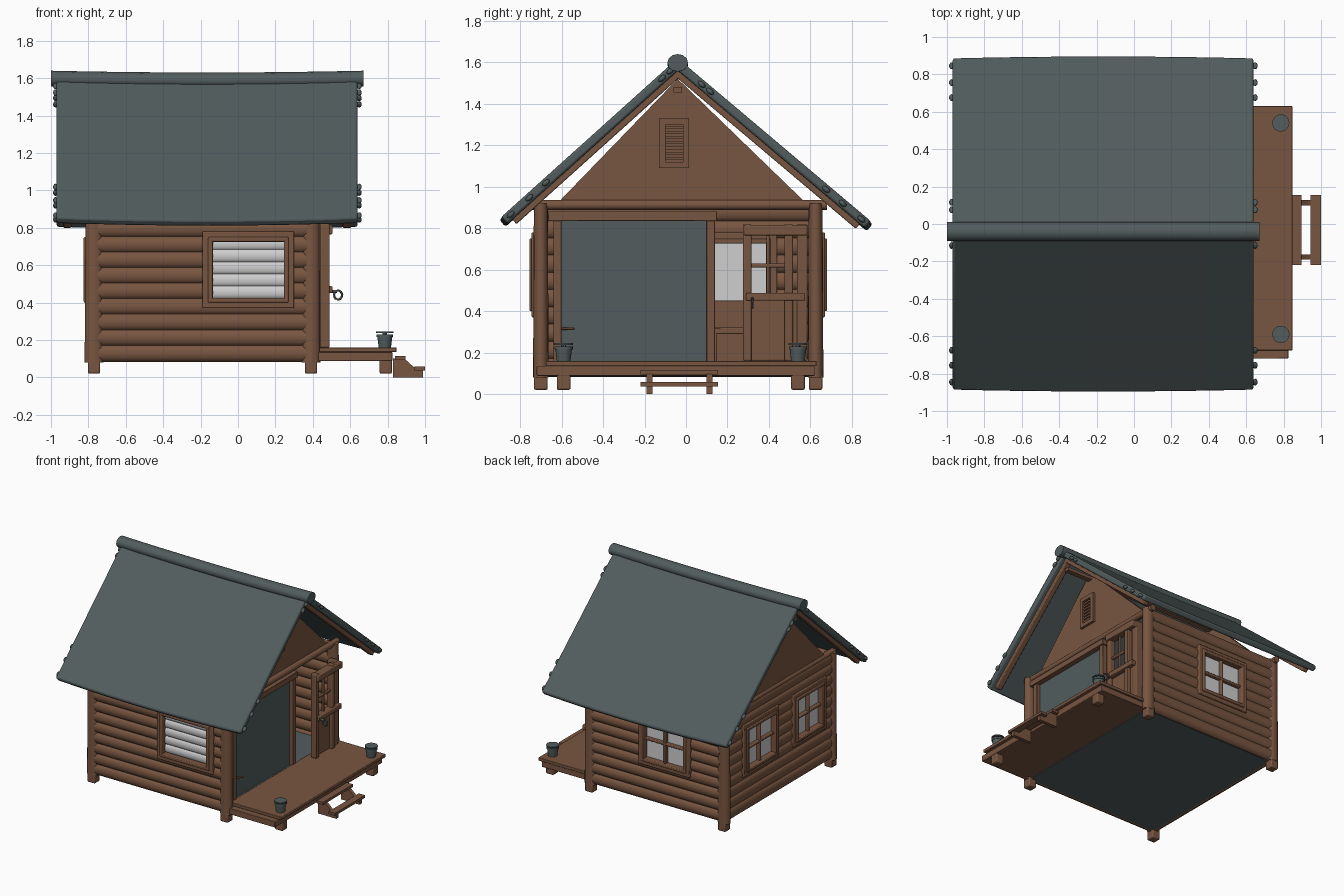
import bpy, bmesh, math
from mathutils import Vector, Matrix

if "Cube" in bpy.data.objects:
    bpy.data.objects.remove(bpy.data.objects["Cube"])


def material(name, rgb):
    m = bpy.data.materials.new(name)
    m.diffuse_color = (*rgb, 1)
    m.use_nodes = True
    m.node_tree.nodes["Principled BSDF"].inputs["Base Color"].default_value = m.diffuse_color
    return m


WOOD = material("brown wood", (0.19, 0.092, 0.052))
SLATE = material("dark slate", (0.085, 0.108, 0.11))
WHITE = material("pale grey", (0.62, 0.62, 0.62))


class Part:
    """Collects primitives into one named object."""

    def __init__(self):
        self.bm = bmesh.new()

    def box(self, x0, x1, y0, y1, z0, z1):
        m = (Matrix.Translation(((x0 + x1) / 2, (y0 + y1) / 2, (z0 + z1) / 2))
             @ Matrix.Diagonal((abs(x1 - x0), abs(y1 - y0), abs(z1 - z0), 1)))
        bmesh.ops.create_cube(self.bm, size=1, matrix=m)

    def rod(self, a, b, r, r2=None, sides=12, squash=(1, 1, 1)):
        a, b = Vector(a), Vector(b)
        rot = (b - a).to_track_quat('Z', 'Y').to_matrix().to_4x4()
        m = Matrix.Translation((a + b) / 2) @ Matrix.Diagonal((*squash, 1)) @ rot
        bmesh.ops.create_cone(self.bm, cap_ends=True, segments=sides, radius1=r,
                              radius2=r if r2 is None else r2, depth=(b - a).length, matrix=m)

    def loft(self, rings):
        vs = [[self.bm.verts.new(p) for p in ring] for ring in rings]
        n = len(vs[0])
        for a, b in zip(vs, vs[1:]):
            for i in range(n):
                self.bm.faces.new((a[i], a[(i + 1) % n], b[(i + 1) % n], b[i]))
        self.bm.faces.new(vs[0])
        self.bm.faces.new(vs[-1][::-1])

    def done(self, name, mat, bevel=0):
        bmesh.ops.recalc_face_normals(self.bm, faces=self.bm.faces)
        me = bpy.data.meshes.new(name)
        self.bm.to_mesh(me)
        self.bm.free()
        me.materials.append(mat)
        ob = bpy.data.objects.new(name, me)
        bpy.context.collection.objects.link(ob)
        if bevel:
            mod = ob.modifiers.new("bevel", 'BEVEL')
            mod.width, mod.segments = bevel, 2
        bpy.ops.object.select_all(action='DESELECT')
        ob.select_set(True)
        bpy.context.view_layer.objects.active = ob
        bpy.ops.object.shade_smooth_by_angle(angle=math.radians(40))


# wall coordinates: u along the wall, n outwards, z up
SIDES = {"front": lambda u, n, z: (u, -0.70 - n, z),
         "rear": lambda u, n, z: (u, 0.625 + n, z),
         "end": lambda u, n, z: (-0.77 - n, u, z)}


def log_wall(side, u0, u1, openings):
    P, part = SIDES[side], Part()
    squash = (0.7, 1, 1) if side == "end" else (1, 0.7, 1)
    for i in range(10):
        z = 0.13 + 0.083 * i
        cuts = openings if 0.39 < z < 0.77 else []
        ends = [u0] + [u for c in cuts for u in c] + [u1]
        for a, b in zip(ends[::2], ends[1::2]):
            part.rod(P(a, 0, z), P(b, 0, z), 0.047, squash=squash)
    part.done(side + "_log_wall", WOOD)


def window(side, u0, u1, name, blinds=False):
    P = SIDES[side]

    def plank(part, a, b, n0, n1, z0, z1):
        p, q = P(a, n0, z0), P(b, n1, z1)
        lo, hi = [min(t) for t in zip(p, q)], [max(t) for t in zip(p, q)]
        part.box(lo[0], hi[0], lo[1], hi[1], lo[2], hi[2])

    f = Part()
    for w, n, e in ((0.035, 0.045, 0), (0.025, 0.055, 0.03)):   # outer and inner surround
        a, b, c, d = u0 + e, u1 - e, 0.37 + e, 0.78 - e
        plank(f, a, b, -0.035, n, c, c + w)
        plank(f, a, b, -0.035, n, d - w, d)
        plank(f, a, a + w, -0.035, n, c, d)
        plank(f, b - w, b, -0.035, n, c, d)
    if not blinds:
        m = (u0 + u1) / 2
        plank(f, m - 0.01, m + 0.01, 0, 0.035, 0.40, 0.75)
        plank(f, u0 + 0.03, u1 - 0.03, 0, 0.035, 0.565, 0.585)
    f.done(name + "_frame", WOOD, 0.006)
    g = Part()
    if blinds:
        for i in range(5):
            z = 0.455 + 0.065 * i
            g.rod(P(u0 + 0.04, 0, z), P(u1 - 0.04, 0, z), 0.036, squash=(1, 0.5, 1))
    else:
        plank(g, u0 + 0.04, u1 - 0.04, 0, 0.008, 0.41, 0.74)
    g.done(name + "_pane", WHITE)


log_wall("front", -0.75, 0.38, [(-0.16, 0.27)])
log_wall("rear", -0.75, 0.38, [(-0.47, -0.08)])
log_wall("end", -0.68, 0.60, [(-0.56, -0.21), (0.03, 0.41)])
window("front", -0.19, 0.30, "front_window", True)
window("rear", -0.50, -0.05, "rear_window")
window("end", -0.59, -0.18, "end_window_a")
window("end", 0.00, 0.44, "end_window_b")

# corner posts, feet and tie beams
posts, feet, beams = Part(), Part(), Part()
for x in (-0.77, 0.39):
    for y in (-0.70, 0.625):
        posts.rod((x, y, 0.08), (x, y, 0.92), 0.05, 0.045, 16, (1, 0.75, 1))
        feet.box(x - 0.033, x + 0.033, y - 0.033, y + 0.033, 0.02, 0.10)
    beams.rod((x, -0.74, 0.912), (x, 0.68, 0.912), 0.024)
for y in (-0.59, 0.54):
    feet.box(0.757, 0.823, y - 0.033, y + 0.033, 0.02, 0.10)
posts.done("corner_posts", WOOD)
feet.done("feet", WOOD, 0.008)
beams.done("tie_beams", WOOD)

# floor and deck
p = Part()
p.box(-0.76, 0.40, -0.69, 0.615, 0.085, 0.15)
p.done("floor", SLATE)
p = Part()
p.box(0.40, 0.848, -0.675, 0.63, 0.135, 0.16)
p.box(0.40, 0.825, -0.72, 0.62, 0.088, 0.135)
p.done("deck", WOOD, 0.004)

# steps
p = Part()
p.box(0.84, 0.895, -0.22, 0.155, 0.095, 0.115)
p.box(0.945, 1.0, -0.22, 0.155, 0.037, 0.057)
side = [(0.83, 0.0), (0.99, 0.0), (0.99, 0.04), (0.94, 0.055), (0.89, 0.10), (0.83, 0.10)]
for y in (-0.19, 0.10):
    p.loft([[(x, yy, z) for x, z in side] for yy in (y, y + 0.028)])
p.done("steps", WOOD)

# flower pots
p = Part()
for y in (-0.59, 0.54):
    p.rod((0.785, y, 0.16), (0.785, y, 0.225), 0.033, 0.041, 20)
    p.rod((0.785, y, 0.215), (0.785, y, 0.23), 0.044, sides=20)
    p.rod((0.785, y, 0.237), (0.785, y, 0.245), 0.046, sides=20)
    p.rod((0.785, y, 0.22), (0.785, y, 0.24), 0.012, sides=8)
p.done("pots", SLATE)

# porch wall: slate panel with timber surround
p = Part()
p.box(0.365, 0.38, -0.605, 0.105, 0.15, 0.84)
p.done("porch_panel", SLATE)
p = Part()
p.box(0.35, 0.41, -0.64, -0.60, 0.15, 0.84)
p.box(0.35, 0.41, 0.10, 0.14, 0.15, 0.84)
p.box(0.35, 0.42, -0.665, 0.15, 0.835, 0.88)
p.rod((0.38, -0.60, 0.315), (0.43, -0.54, 0.315), 0.007)
p.done("porch_panel_frame", WOOD, 0.006)

# door with open upper light
p = Part()
p.box(0.44, 0.49, 0.275, 0.315, 0.16, 0.82)
p.box(0.44, 0.49, 0.475, 0.515, 0.16, 0.82)
p.box(0.40, 0.47, 0.535, 0.585, 0.16, 0.82)
p.box(0.44, 0.505, 0.28, 0.585, 0.765, 0.815)
p.box(0.44, 0.505, 0.29, 0.575, 0.45, 0.488)
p.box(0.445, 0.465, 0.30, 0.57, 0.16, 0.46)
p.box(0.455, 0.475, 0.31, 0.48, 0.61, 0.63)
p.box(0.455, 0.475, 0.388, 0.402, 0.48, 0.77)
p.done("door", WOOD, 0.006)
p = Part()
p.rod((0.49, 0.32, 0.46), (0.53, 0.32, 0.46), 0.008)
ring = [(0.535 + 0.022 * math.cos(t * math.pi / 5), 0.32, 0.44 + 0.025 * math.sin(t * math.pi / 5))
        for t in range(11)]
for a, b in zip(ring, ring[1:]):
    p.rod(a, b, 0.006, sides=6)
p.done("door_handle", SLATE)

# chair inside the doorway
p = Part()
p.box(-0.25, 0.0, 0.13, 0.33, 0.29, 0.32)
p.box(-0.25, -0.22, 0.13, 0.33, 0.15, 0.45)
for y in (0.13, 0.31):
    p.box(-0.03, 0.0, y, y + 0.02, 0.15, 0.30)
p.done("chair", WOOD, 0.005)

# gables with a louvred vent on the porch side
for name, x in (("rear_gable", -0.78), ("porch_gable", 0.35)):
    p = Part()
    tri = [(-0.63, 0.91), (0.59, 0.91), (-0.04, 1.52)]
    p.loft([[(xx, y, z) for y, z in tri] for xx in (x, x + 0.03)])
    p.done(name, WOOD)
p = Part()
p.box(0.37, 0.40, -0.13, -0.10, 1.09, 1.33)
p.box(0.37, 0.40, -0.015, 0.015, 1.09, 1.33)
for z in (1.09, 1.30):
    p.box(0.37, 0.40, -0.13, 0.015, z, z + 0.03)
for i in range(7):
    p.box(0.37, 0.39, -0.10, -0.015, 1.13 + 0.025 * i, 1.143 + 0.025 * i)
p.box(-0.93, 0.60, -0.06, -0.02, 1.455, 1.48)
p.done("gable_vent_and_ridge_beam", WOOD)


# roof: sagging slabs, rafters, edge pegs, ridge log
def sag(x):
    return -0.015 * (1 - ((x + 0.165) / 0.81) ** 2)


stations = [-0.97 + 1.61 * i / 10 for i in range(11)]
ridge = Vector((-0.04, 1.62))
rafters, pegs = Part(), Part()
for name, eave in (("front_roof", Vector((-0.89, 0.855))), ("rear_roof", Vector((0.89, 0.835)))):
    d = (eave - ridge).normalized()
    s = 1 if d.x > 0 else -1
    inward = Vector((d.y * s, -d.x * s))
    p = Part()
    prof = [ridge, eave, eave + inward * 0.045, ridge + inward * 0.045]
    p.loft([[(x, q.x - s * sag(x) * (0.7 if abs(q.x) > 0.5 else 0), q.y + sag(x)) for q in prof]
            for x in stations])
    p.done(name, SLATE, 0.012)
    a, b = ridge + d * 0.04 + inward * 0.04, eave - d * 0.03 + inward * 0.04
    prof = [a, b, b + inward * 0.035, a + inward * 0.035]
    for x in (-0.935, 0.56):
        rafters.loft([[(xx, q.x, q.y) for q in prof] for xx in (x, x + 0.045)])
    for y in (0.09, 0.13, 0.69, 0.77, 0.86):
        c = ridge + d * ((y - s * ridge.x) / abs(d.x)) + inward * 0.022
        for x in (-0.975, 0.648):
            m = (Matrix.Translation((x, c.x, c.y)) @ Matrix.Rotation(math.atan2(d.y, d.x), 4, 'X')
                 @ Matrix.Diagonal((0.014, 0.022, 0.012, 1)))
            bmesh.ops.create_uvsphere(pegs.bm, u_segments=10, v_segments=6, radius=1, matrix=m)
rafters.done("rafters", WOOD, 0.006)
pegs.done("roof_pegs", SLATE)
p = Part()
p.loft([[(x, -0.04 + 0.05 * math.cos(t * math.pi / 6), 1.597 + sag(x) * 0.6 + 0.042 * math.sin(t * math.pi / 6))
         for t in range(12)] for x in [-1.0 + 1.67 * i / 10 for i in range(11)]])
p.done("ridge_log", SLATE)
